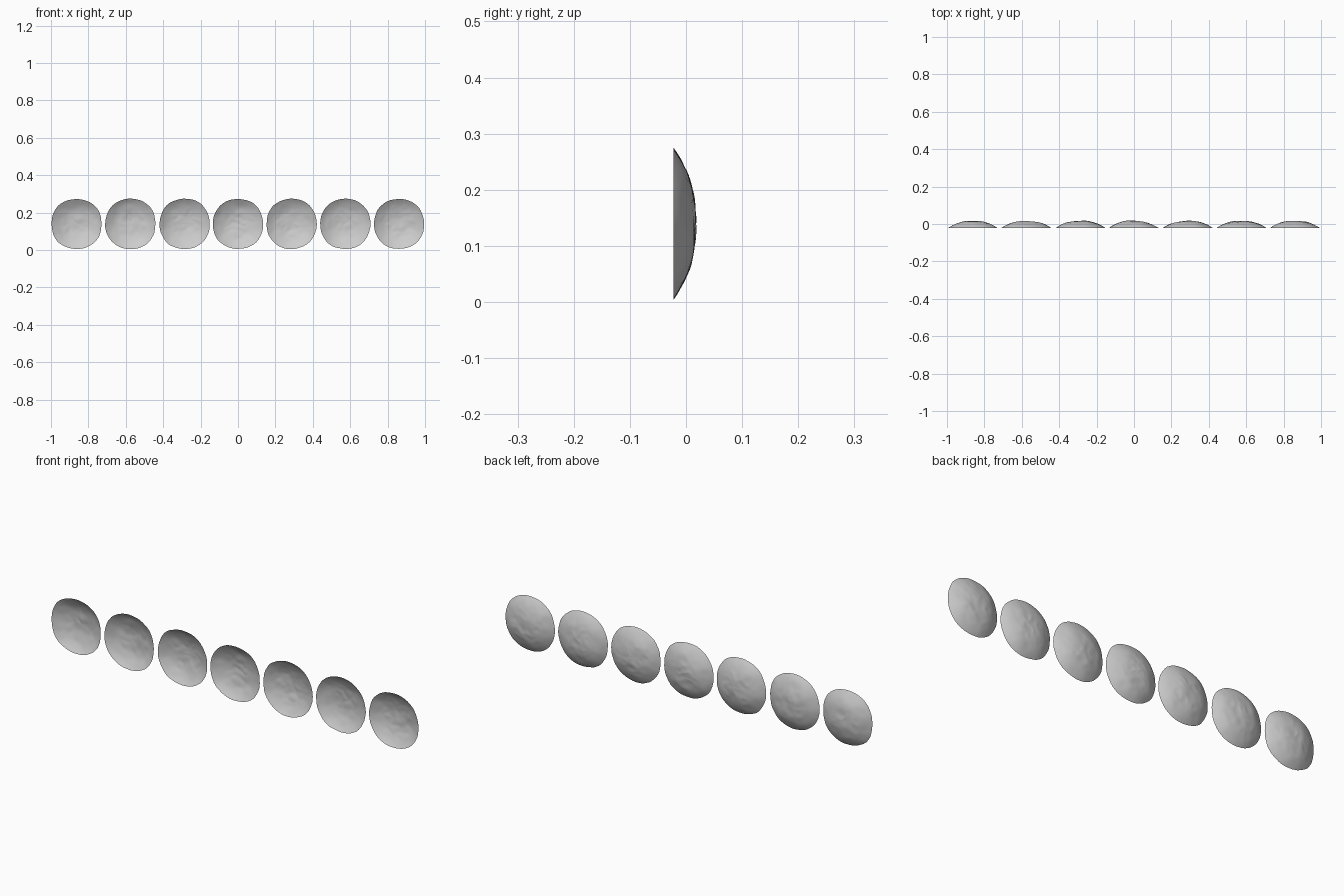
import bpy, bmesh, math
from mathutils import Vector, noise

if "Cube" in bpy.data.objects:
    bpy.data.objects.remove(bpy.data.objects["Cube"])

RINGS, SEGS = 20, 56
RADIUS, CENTRE_Z = 0.1355, 0.1395
BACK, DEPTH = -0.022, 0.039


def hammered_shell(name, cx, peak, seed):
    """Thin open dome: rim at the front, dented bulge towards the back."""
    bm = bmesh.new()

    def point(t, a):
        # slightly squared, wavy outline
        wave = noise.noise(Vector((math.cos(a) * 1.8, math.sin(a) * 1.8, seed * 7.3)))
        ripple = noise.noise(Vector((math.cos(a) * 5, math.sin(a) * 5, seed * 3.1)))
        r = RADIUS * t * (1 - 0.012 * math.cos(4 * a) + 0.02 * wave + 0.012 * ripple)
        x, z = r * math.cos(a), r * math.sin(a)
        # dome profile plus dents that fade out at the rim
        fade = 1 - t ** 4
        p = Vector((x * 16, z * 16, seed * 5.7))
        dent = 0.0035 * noise.noise(p) - 0.003 * abs(noise.noise(p * 1.7))
        y = BACK + DEPTH * (1 - t ** 2.5) + fade * (dent + peak * x / RADIUS)
        return Vector((cx + x, min(y, 0.021), CENTRE_Z + z))

    tip = bm.verts.new(point(0, 0))
    rings = [[bm.verts.new(point(i / RINGS, 2 * math.pi * j / SEGS)) for j in range(SEGS)]
             for i in range(1, RINGS + 1)]
    for j in range(SEGS):
        k = (j + 1) % SEGS
        bm.faces.new((tip, rings[0][j], rings[0][k]))
        for a, b in zip(rings, rings[1:]):
            bm.faces.new((a[j], b[j], b[k], a[k]))
    for f in bm.faces:
        f.smooth = True
    bmesh.ops.recalc_face_normals(bm, faces=bm.faces[:])
    if tip.normal.y < 0:
        bmesh.ops.reverse_faces(bm, faces=bm.faces[:])
    mesh = bpy.data.meshes.new(name)
    bm.to_mesh(mesh)
    bm.free()
    bpy.context.collection.objects.link(bpy.data.objects.new(name, mesh))


# row of seven shells, each with its own dents and lean of the peak
centres = (-0.863, -0.575, -0.286, 0.0, 0.287, 0.574, 0.861)
peaks = (0.003, -0.001, 0.0, -0.004, 0.001, 0.0, -0.001)
for n, (cx, peak) in enumerate(zip(centres, peaks), 1):
    hammered_shell(f"shell_{n}", cx, peak, n)
